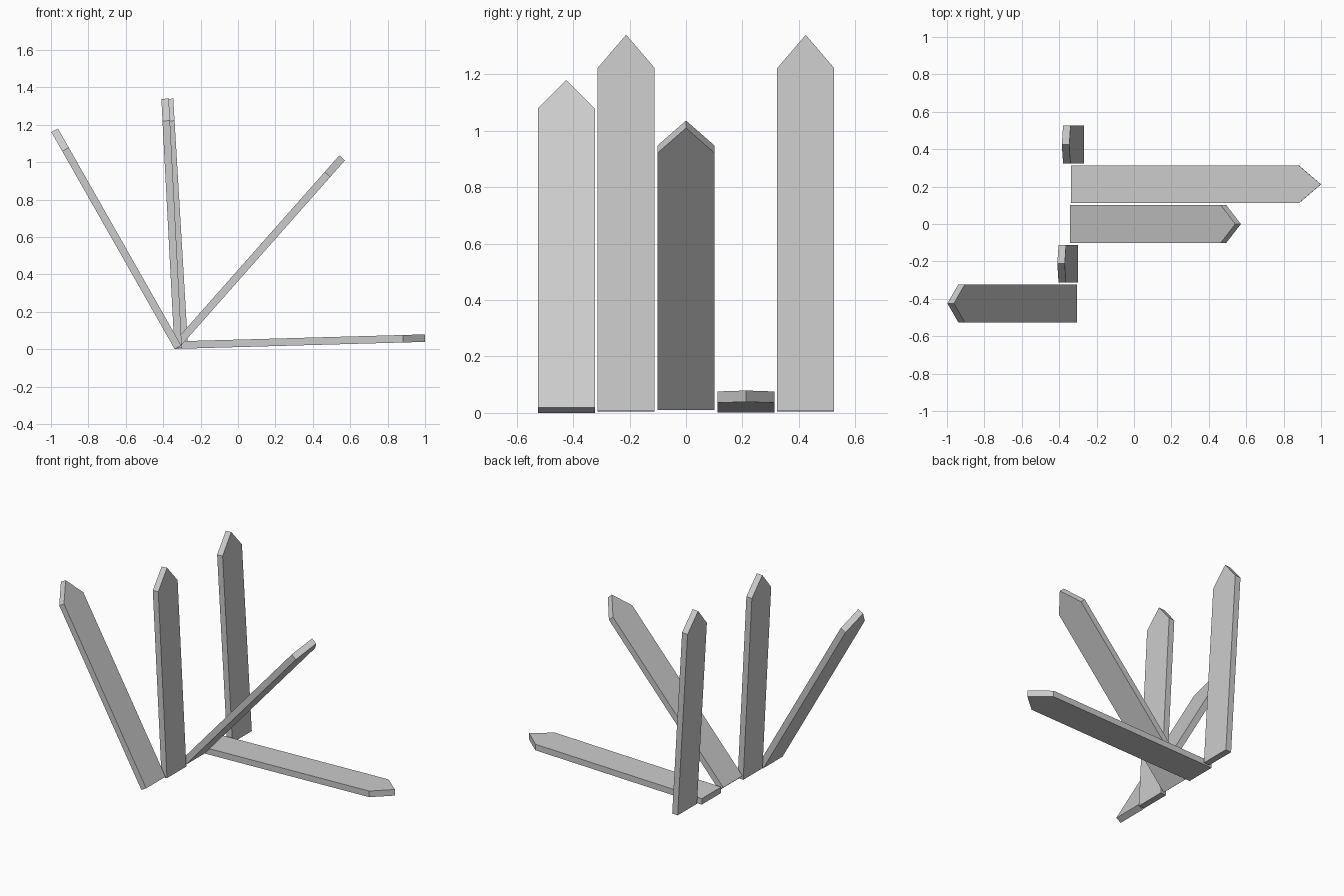
import bpy, bmesh
from math import radians

if "Cube" in bpy.data.objects:
    bpy.data.objects.remove(bpy.data.objects["Cube"])

WIDTH, THICK, SHOULDER, LENGTH = 0.202, 0.04, 1.217, 1.335


def picket(name, x, y, z, lean):
    """Pointed board standing on its base centre, leaning towards +x by lean degrees."""
    w, t = WIDTH / 2, THICK / 2
    profile = [(-w, 0), (w, 0), (w, SHOULDER), (0, LENGTH), (-w, SHOULDER)]
    bm = bmesh.new()
    face = bm.faces.new([bm.verts.new((-t, py, pz)) for py, pz in profile])
    ext = bmesh.ops.extrude_face_region(bm, geom=[face])
    moved = [v for v in ext["geom"] if isinstance(v, bmesh.types.BMVert)]
    bmesh.ops.translate(bm, verts=moved, vec=(THICK, 0, 0))
    bmesh.ops.recalc_face_normals(bm, faces=bm.faces)
    mesh = bpy.data.meshes.new(name)
    bm.to_mesh(mesh)
    bm.free()
    obj = bpy.data.objects.new(name, mesh)
    obj.location = (x, y, z)
    obj.rotation_euler.y = radians(lean)
    bpy.context.collection.objects.link(obj)


# Row of fence pickets, front to back: base x, base z, lean
boards = [(-0.321, 0.010, -29.6), (-0.320, 0.006, -3.0), (-0.328, 0.023, 41.5),
          (-0.335, 0.022, 88.4), (-0.287, 0.006, -3.4)]
for i, (x, z, lean) in enumerate(boards):
    picket(f"fence_picket_{i + 1}", x, (i - 2) * 0.2122, z, lean)
